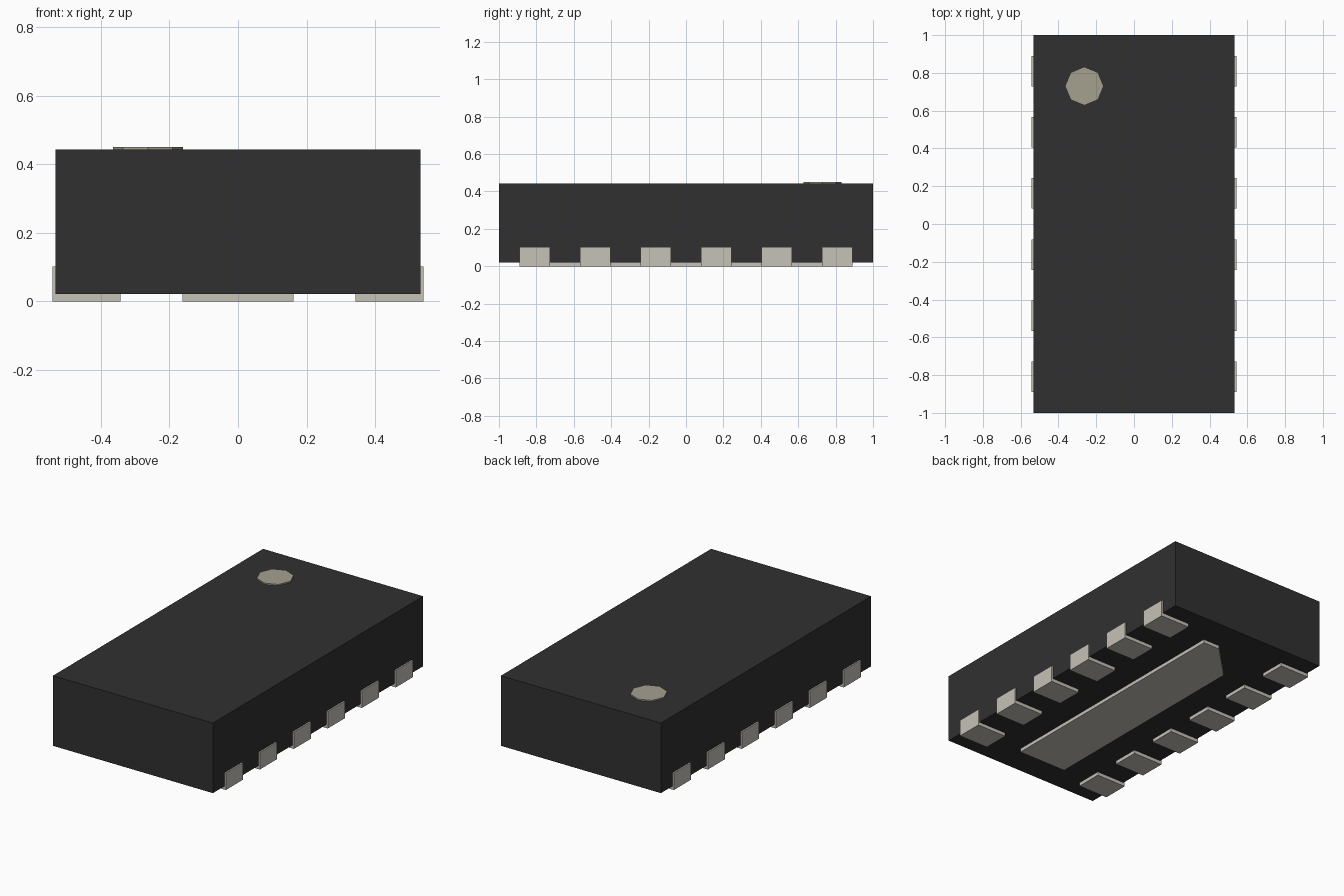
import bpy, bmesh, math

if "Cube" in bpy.data.objects:
    bpy.data.objects.remove(bpy.data.objects["Cube"], do_unlink=True)


def lin(c):
    c /= 255
    return c / 12.92 if c <= 0.04045 else ((c + 0.055) / 1.055) ** 2.4


def material(name, rgb):
    m = bpy.data.materials.new(name)
    col = tuple(lin(c) for c in rgb) + (1.0,)
    m.use_nodes = True
    m.diffuse_color = col
    m.node_tree.nodes["Principled BSDF"].inputs["Base Color"].default_value = col
    return m


BLACK = material("black plastic", (48, 48, 48))
METAL = material("grey metal", (198, 194, 184))
MARK = material("light brown paint", (165, 160, 143))


def prism(name, outline, depth, mat):
    """Extrude a closed 3D outline along the depth vector."""
    bm = bmesh.new()
    face = bm.faces.new([bm.verts.new(p) for p in outline])
    ext = bmesh.ops.extrude_face_region(bm, geom=[face])
    verts = [v for v in ext["geom"] if isinstance(v, bmesh.types.BMVert)]
    bmesh.ops.translate(bm, vec=depth, verts=verts)
    bmesh.ops.recalc_face_normals(bm, faces=bm.faces)
    me = bpy.data.meshes.new(name)
    bm.to_mesh(me)
    bm.free()
    me.materials.append(mat)
    ob = bpy.data.objects.new(name, me)
    bpy.context.collection.objects.link(ob)
    return ob


# Package body
X, Y, Z0, Z1 = 0.533, 1.0, 0.021, 0.443
prism("body", [(-X, -Y, Z0), (X, -Y, Z0), (X, Y, Z0), (-X, Y, Z0)],
      (0, 0, Z1 - Z0), BLACK)

# Octagonal pin-one marker, just proud of the top
prism("pin_one_marker",
      [(-0.263 + 0.102 * math.cos(i * math.pi / 4),
        0.73 + 0.102 * math.sin(i * math.pi / 4), Z1 - 0.001) for i in range(8)],
      (0, 0, 0.009), MARK)

# Thermal pad with one chamfered corner
prism("thermal_pad",
      [(-0.162, -0.81, 0), (0.162, -0.81, 0), (0.162, 0.81, 0),
       (0.05, 0.81, 0), (-0.162, 0.598, 0)], (0, 0, Z0), METAL)

# L-shaped contacts: a foot under the body and a thin tab up its side
PITCH, WIDTH, OUT, INNER, TAB = 0.3235, 0.162, 0.542, 0.343, 0.102
profile = [(INNER, 0), (OUT, 0), (OUT, TAB), (X, TAB), (X, Z0), (INNER, Z0)]
for side, label in ((1, "left"), (-1, "right")):
    for i in range(6):
        y = (i - 2.5) * PITCH - WIDTH / 2
        prism(f"{label}_contact_{i + 1}",
              [(side * x, y, z) for x, z in profile], (0, WIDTH, 0), METAL)
